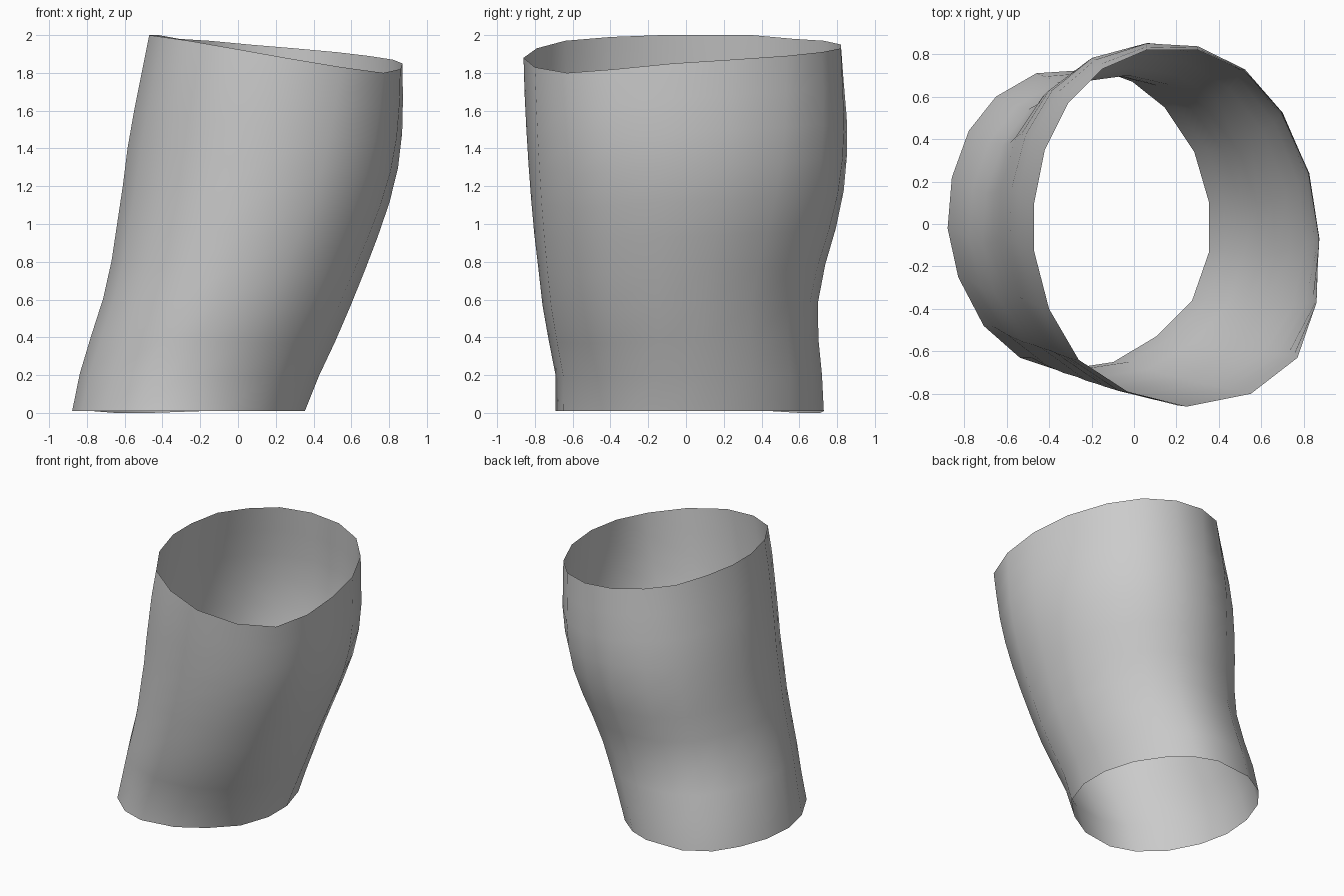
import bpy
import bmesh

cube = bpy.data.objects.get("Cube")
if cube:
    bpy.data.objects.remove(cube, do_unlink=True)

# Lower rim outline (x, y), starting at the right side and going round the back
lower_rim = [(-.88, -.02), (-.86, .22), (-.78, .44), (-.65, .6), (-.46, .71), (-.17, .73),
             (-.01, .67), (.14, .55), (.28, .34), (.35, .1), (.35, -.13), (.27, -.36),
             (.1, -.53), (-.1, -.65), (-.36, -.69), (-.54, -.63), (-.71, -.48), (-.83, -.25)]

# Slanted upper rim (x, y, z), in the same order
upper_rim = [(-.47, -.13, 2), (-.47, .1, 2), (-.42, .35, 2), (-.31, .57, 1.98), (-.15, .73, 1.97),
             (.06, .82, 1.95), (.3, .82, 1.93), (.52, .72, 1.91), (.69, .53, 1.89),
             (.82, .24, 1.87), (.87, -.07, 1.85), (.86, -.37, 1.82), (.77, -.63, 1.8),
             (.55, -.8, 1.83), (.25, -.86, 1.88), (-.03, -.79, 1.93), (-.26, -.64, 1.97),
             (-.4, -.4, 1.99)]

# Side profiles, sampled at equal height steps
STEP = 0.2
right_edge = [-.88, -.84, -.78, -.715, -.67, -.64, -.61, -.585, -.55, -.51, -.47]
left_edge = [.35, .43, .525, .61, .69, .765, .83, .865, .875, .87, .86]
front_edge = [-.69, -.69, -.73, -.765, -.785, -.81, -.825, -.84, -.85, -.86, -.86]
back_edge = [.73, .72, .7, .7, .74, .8, .84, .855, .85, .83, .81]


def mix(a, b, t):
    return a + (b - a) * t


def sample(profile, z):
    """Read a side profile at height z."""
    i = min(int(z / STEP), len(profile) - 2)
    return mix(profile[i], profile[i + 1], z / STEP - i)


def normalised(rim):
    """Scale an outline into the unit square."""
    xs, ys = [p[0] for p in rim], [p[1] for p in rim]
    return [((x - min(xs)) / (max(xs) - min(xs)), (y - min(ys)) / (max(ys) - min(ys)))
            for x, y in zip(xs, ys)]


def loft_sleeve(name, ring_count):
    """Loft the open sleeve between both rims, following the side profiles."""
    bm = bmesh.new()
    low, high = normalised(lower_rim), normalised(upper_rim)
    rings = []
    for r in range(ring_count + 1):
        t = r / ring_count
        ring = []
        for a, b, top, bottom in zip(low, high, upper_rim, lower_rim):
            z = mix(0.0 if bottom[1] > .59 and bottom[0] < -.4 else .01, top[2], t)
            x = mix(sample(right_edge, z), sample(left_edge, z), mix(a[0], b[0], t))
            y = mix(sample(front_edge, z), sample(back_edge, z), mix(a[1], b[1], t))
            # The last ring lands exactly on the upper rim
            ring.append(bm.verts.new(top if r == ring_count else (x, y, z)))
        rings.append(ring)
    count = len(lower_rim)
    for lower, upper in zip(rings, rings[1:]):
        for i in range(count):
            j = (i + 1) % count
            bm.faces.new((lower[j], lower[i], upper[i], upper[j]))
    # Bottom-to-top rings run clockwise, so this winding faces outward
    for face in bm.faces:
        face.smooth = True
    mesh = bpy.data.meshes.new(name)
    bm.to_mesh(mesh)
    bm.free()
    obj = bpy.data.objects.new(name, mesh)
    bpy.context.collection.objects.link(obj)
    return obj


# Plain grey surface
grey = bpy.data.materials.new("light grey")
grey.use_nodes = True
colour = (.6, .6, .6, 1)
grey.diffuse_color = colour
grey.node_tree.nodes["Principled BSDF"].inputs["Base Color"].default_value = colour

sleeve = loft_sleeve("open_sleeve", 10)
sleeve.data.materials.append(grey)
